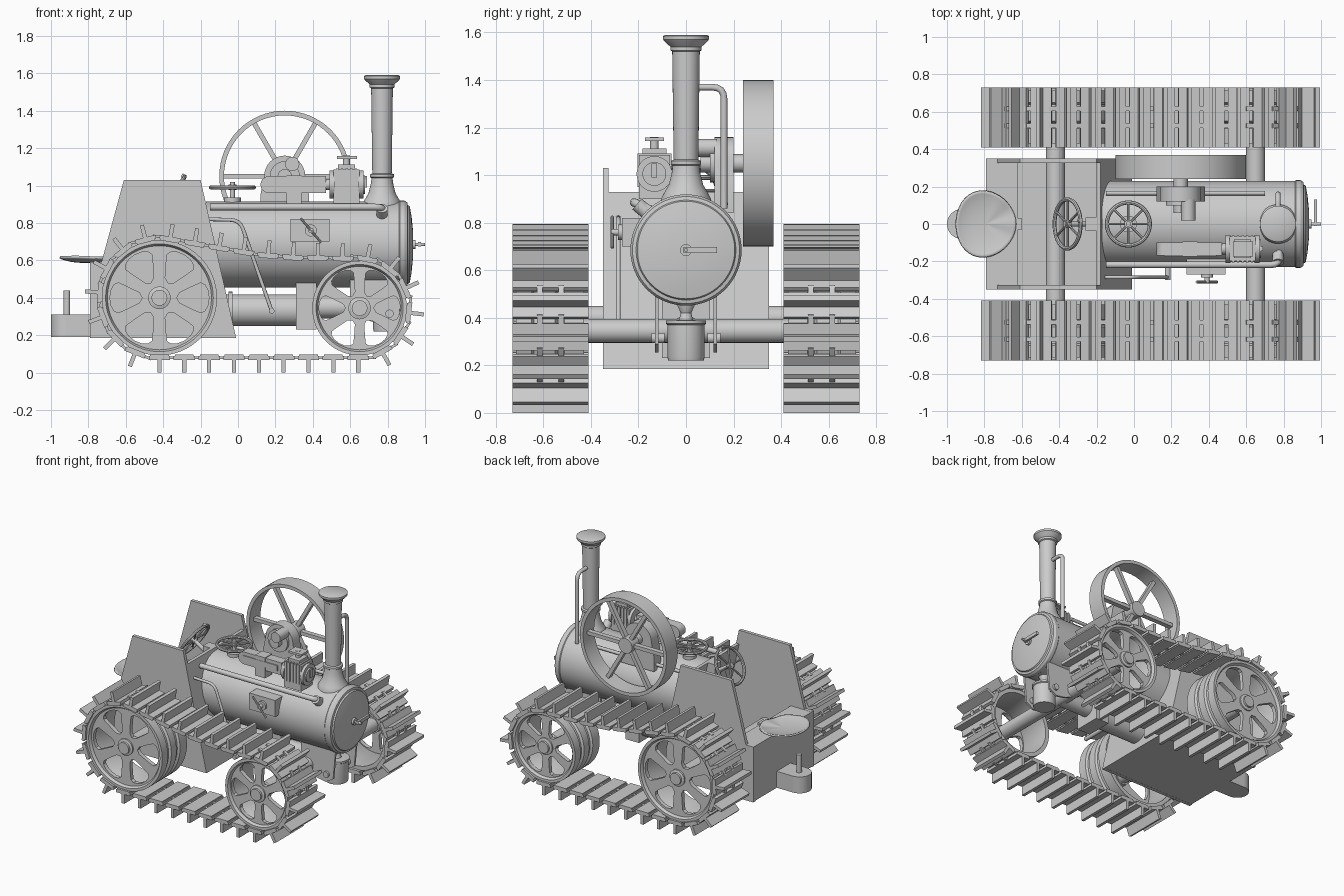
import bpy, bmesh
from math import pi, sin, cos, radians, atan2, hypot
from mathutils import Vector, Matrix

if "Cube" in bpy.data.objects:
    bpy.data.objects.remove(bpy.data.objects["Cube"])


def done(bm, name, mirror=False, angle=35):
    bmesh.ops.remove_doubles(bm, verts=bm.verts, dist=1e-5)
    bmesh.ops.recalc_face_normals(bm, faces=bm.faces)
    me = bpy.data.meshes.new(name)
    bm.to_mesh(me)
    bm.free()
    me.shade_smooth()
    me.set_sharp_from_angle(angle=radians(angle))
    ob = bpy.data.objects.new(name, me)
    bpy.context.collection.objects.link(ob)
    if mirror:
        m = ob.modifiers.new("mirror", 'MIRROR')
        m.use_axis = (False, True, False)
        m.use_mirror_merge = False
    return ob


def lathe(bm, pts, loc, axis, seg=48, closed=False):
    """Revolve (radius, height) points about an axis through loc."""
    q = Vector(axis).to_track_quat('Z', 'Y')
    rings = [[bm.verts.new(Vector(loc) + q @ Vector((r * cos(2 * pi * i / seg), r * sin(2 * pi * i / seg), h)))
              for i in range(seg)] for r, h in pts]
    n = len(pts)
    for k in range(n if closed else n - 1):
        a, b = rings[k], rings[(k + 1) % n]
        for i in range(seg):
            j = (i + 1) % seg
            bm.faces.new((a[i], a[j], b[j], b[i]))


def cyl(bm, p0, p1, r, seg=24):
    d = Vector(p1) - Vector(p0)
    lathe(bm, [(0, 0), (r, 0), (r, d.length), (0, d.length)], p0, d, seg)


def box(bm, lo, hi, mat=None):
    lo, hi = Vector(lo), Vector(hi)
    m = Matrix.Translation((lo + hi) / 2) @ Matrix.Diagonal((*(hi - lo), 1))
    bmesh.ops.create_cube(bm, size=1, matrix=(mat or Matrix()) @ m)


def prism(bm, pts, y0, y1):
    """Extrude an x-z outline from y0 to y1."""
    a = [bm.verts.new((x, y0, z)) for x, z in pts]
    b = [bm.verts.new((x, y1, z)) for x, z in pts]
    bm.faces.new(a)
    bm.faces.new(b[::-1])
    for i in range(len(pts)):
        j = (i + 1) % len(pts)
        bm.faces.new((a[i], a[j], b[j], b[i]))


def curve_mesh(bm, loops, cyclic, **settings):
    cu = bpy.data.curves.new("tmp", 'CURVE')
    for k, v in settings.items():
        setattr(cu, k, v)
    for pts in loops:
        s = cu.splines.new('POLY')
        s.points.add(len(pts) - 1)
        for p, c in zip(s.points, pts):
            p.co = (*c, 1)
        s.use_cyclic_u = cyclic
    ob = bpy.data.objects.new("tmp", cu)
    bpy.context.collection.objects.link(ob)
    dg = bpy.context.evaluated_depsgraph_get()
    me = bpy.data.meshes.new_from_object(ob.evaluated_get(dg))
    bpy.data.objects.remove(ob)
    new = bmesh.new()
    new.from_mesh(me)
    if cyclic:  # flat outlines are stood up to face -y
        bmesh.ops.rotate(new, verts=new.verts, matrix=Matrix.Rotation(pi / 2, 3, 'X'))
        new.to_mesh(me)
    new.free()
    bm.from_mesh(me)
    bpy.data.meshes.remove(me)


def pipe(bm, pts, r, bend=0.05):
    pts = [Vector(p) for p in pts]
    out = [pts[0]]
    for a, b, c in zip(pts, pts[1:], pts[2:]):
        p = b + (a - b).normalized() * bend
        q = b + (c - b).normalized() * bend
        out += [p * (1 - t) ** 2 + b * 2 * t * (1 - t) + q * t * t for t in (0, .25, .5, .75, 1)]
    curve_mesh(bm, [out + [pts[-1]]], False, dimensions='3D', bevel_depth=r, bevel_resolution=4, use_fill_caps=True)


def handwheel(bm, c, axis, R, r, spokes):
    q, c = Vector(axis).to_track_quat('Z', 'Y'), Vector(c)
    lathe(bm, [(R + r * cos(t * pi / 4), r * sin(t * pi / 4)) for t in range(8)], c, axis, 36, True)
    lathe(bm, [(0, -.015), (.022, -.015), (.022, .015), (0, .015)], c, axis, 16)
    for i in range(spokes):
        t = 2 * pi * i / spokes
        cyl(bm, c, c + q @ Vector((R * cos(t), R * sin(t), 0)), r * .6, 8)


REAR, FRONT = (-.42, .40, .32), (.65, .345, .265)   # x, z, track radius

# Track wheels: ridged drum, pierced disc and hub
for name, (x, z, R) in (("rear_wheels", REAR), ("front_wheels", FRONT)):
    bm, R = bmesh.new(), R - .012
    lathe(bm, [(R - .03, .43), (R, .43), (R, .51), (R - .015, .52), (R - .015, .54), (R, .55), (R, .61),
               (R - .015, .62), (R - .015, .64), (R, .65), (R, .715), (R - .02, .715), (R - .03, .70)],
          (x, 0, z), (0, 1, 0), 64, True)
    half = [(.36, 14), (.6, 19), (.76, 20), (.82, 16), (.85, 9)]
    petal = [(.3, 0)] + half + [(.86, 0)] + [(r, -a) for r, a in half[::-1]]
    loops = [[(.95 * R * cos(i * pi / 32), .95 * R * sin(i * pi / 32), 0) for i in range(64)]]
    loops += [[(r * R * cos(radians(a + k * 60)), r * R * sin(radians(a + k * 60)), 0) for r, a in petal]
              for k in range(6)]
    disc = bmesh.new()
    curve_mesh(disc, loops, True, dimensions='2D', fill_mode='BOTH', extrude=.015)
    bmesh.ops.translate(disc, verts=disc.verts, vec=(x, .68, z))
    tmp = bpy.data.meshes.new("tmp")
    disc.to_mesh(tmp)
    disc.free()
    bm.from_mesh(tmp)
    bpy.data.meshes.remove(tmp)
    lathe(bm, [(0, .62), (.06, .62), (.06, .705), (.042, .71), (.042, .725), (0, .725)], (x, 0, z), (0, 1, 0), 32)
    done(bm, name, True)
    bm = bmesh.new()
    cyl(bm, (x, -.69, z), (x, .69, z), .05, 32)
    done(bm, name.replace("wheels", "axle"))

# Track path, anticlockwise from below the rear wheel, with a sagging top run
arc = lambda w, a0, a1: [(w[0] + w[2] * cos(radians(a0 + (a1 - a0) * i / 40)),
                          w[1] + w[2] * sin(radians(a0 + (a1 - a0) * i / 40))) for i in range(41)]
path = arc(FRONT, -90, 90) + [(.5, .612), (.3, .616), (.15, .628), (0, .65), (-.15, .677)] + arc(REAR, 78, 270)
path = [path[-1]] + path
lens = [hypot(b[0] - a[0], b[1] - a[1]) for a, b in zip(path, path[1:])]
N = 30
bm = bmesh.new()
for k in range(N):
    d, i = sum(lens) * k / N, 0
    while d > lens[i]:
        d -= lens[i]
        i += 1
    (ax, az), (bx, bz) = path[i], path[i + 1]
    t = d / lens[i]
    m = Matrix.Translation((ax + (bx - ax) * t, .57, az + (bz - az) * t)) @ \
        Matrix.Rotation(-atan2(bz - az, bx - ax), 4, 'Y')
    box(bm, (-.057, -.16, -.012), (.057, .16, .008), m)
    box(bm, (-.05, -.16, .008), (.05, .16, .016), m)
    box(bm, (-.011, -.16, -.08), (.011, .16, -.01), m)
    for y in (-.045, .045):
        box(bm, (.04, y - .012, -.008), (.094, y + .012, .006), m)
done(bm, "tracks", True)

# Boiler shell with front ring and domed door
bm = bmesh.new()
lathe(bm, [(0, -.17), (.23, -.17), (.23, .86), (.234, .865), (.234, .89), (.225, .905), (.21, .908), (.205, .918),
           (.15, .928), (.08, .935), (0, .937)], (0, 0, .685), (1, 0, 0), 64)
done(bm, "boiler", angle=25)
bm = bmesh.new()
cyl(bm, (.92, 0, .685), (.95, 0, .685), .025)
cyl(bm, (.94, 0, .685), (1, 0, .685), .009, 12)
box(bm, (.962, -.01, .673), (.978, .13, .697))
done(bm, "door_handle")

# Chimney
bm = bmesh.new()
lathe(bm, [(0, .84), (.105, .84), (.105, .90), (.092, .925), (.072, .96), (.06, 1.01), (.056, 1.04), (.064, 1.045),
           (.064, 1.06), (.052, 1.065), (.058, 1.52), (.066, 1.525), (.066, 1.54), (.092, 1.565), (.096, 1.57),
           (.096, 1.585), (.088, 1.59), (0, 1.59)], (.77, 0, 0), (0, 0, 1), 48)
done(bm, "chimney")

# Pipes and control rod
bm = bmesh.new()
pipe(bm, [(-.15, -.218, .885), (.78, -.218, .885), (.775, -.14, .85)], .018)
pipe(bm, [(-.15, .165, .88), (.70, .165, .88)], .012)
pipe(bm, [(.77, .03, 1.37), (.77, .16, 1.37), (.77, .16, .86)], .014)
lathe(bm, [(0, 0), (.03, 0), (.03, .06), (0, .06)], (.77, -.16, .84), (0, -.6, .5), 20)
pipe(bm, [(-.16, -.285, .82), (.01, -.285, .815), (.18, -.285, .33)], .010)
cyl(bm, (.18, -.30, .33), (.18, -.08, .33), .015, 16)
done(bm, "pipes")

# Cab: side panels, front plate, floor and rear box
bm = bmesh.new()
for y in (-.35, .325):
    prism(bm, [(-.61, 1.03), (-.2, 1.03), (-.01, .185), (-.79, .185), (-.79, .59), (-.73, .59)], y, y + .025)
prism(bm, [(-.178, .93), (-.01, .185), (-.035, .185), (-.203, .93)], -.34, .34)
box(bm, (-.785, -.34, .186), (-.03, .34, .22))
box(bm, (-.79, -.345, .19), (-.62, .345, .589))
done(bm, "cab")

# Tow hitch and pin
bm = bmesh.new()
lathe(bm, [(0, .19), (.08, .19), (.08, .31), (0, .31)], (-.92, 0, 0), (0, 0, 1), 32)
box(bm, (-.92, -.08, .19), (-.78, .08, .31))
cyl(bm, (-.915, 0, .30), (-.915, 0, .44), .018)
done(bm, "tow_hitch")

# Seat: shallow oval pan on a short bracket
bm = bmesh.new()
top = [[bm.verts.new((-.79 + .16 * s * cos(a), .175 * s * sin(a) * (1 - .12 * cos(a)),
                      .598 + .02 * s ** 3 * (1 - cos(a)) * .6 + .012 * s * s * sin(a) ** 2 +
                      .012 * s * max(0, cos(a)) * cos(3 * a) ** 2))
        for a in (2 * pi * i / 40 for i in range(40))] for s in (.02, .25, .45, .65, .8, .92, 1)]
bm.faces.new(top[0])
for a, b in zip(top, top[1:]):
    for i in range(40):
        bm.faces.new((a[i], b[i], b[i - 39], a[i - 39]))
seat = done(bm, "seat")
seat.modifiers.new("thickness", 'SOLIDIFY').thickness = .012
bm = bmesh.new()
box(bm, (-.78, -.03, .58), (-.60, .03, .597))
done(bm, "seat_bracket")

# Steering wheel, column, and boiler-top handwheel
bm = bmesh.new()
n = Vector((-cos(radians(32)), 0, sin(radians(32))))
c = Vector((-.355, 0, .935))
handwheel(bm, c, n, .132, .011, 6)
cyl(bm, c + n * .02, c - n * .22, .014, 16)
box(bm, (-.26, -.035, .83), (-.18, .035, .93))
cyl(bm, (-.295, .02, 1.04), (-.285, .02, 1.06), .012, 12)
done(bm, "steering_wheel")
bm = bmesh.new()
handwheel(bm, (-.03, 0, .99), (0, 0, 1), .115, .011, 8)
cyl(bm, (-.03, 0, .88), (-.03, 0, 1.02), .014, 16)
cyl(bm, (-.03, 0, .88), (-.03, 0, .935), .045)
done(bm, "top_handwheel")

# Flywheel, shaft, bearing bracket and crank
bm = bmesh.new()
lathe(bm, [(.35, .24), (.35, .368), (.325, .368), (.325, .24)], (.25, 0, 1.05), (0, 1, 0), 64, True)
lathe(bm, [(0, .26), (.055, .26), (.055, .345), (0, .345)], (.25, 0, 1.05), (0, 1, 0), 32)
for k in range(6):
    box(bm, (.03, -.018, -.013), (.335, .018, .013),
        Matrix.Translation((.25, .304, 1.05)) @ Matrix.Rotation(k * pi / 3, 4, 'Y'))
done(bm, "flywheel")
bm = bmesh.new()
prism(bm, [(.12, .84), (.12, .95)] + [(.25 - .11 * cos(t * pi / 16), 1.05 + .11 * sin(t * pi / 16)) for t in range(17)]
      + [(.38, .95), (.38, .84)], .12, .20)
cyl(bm, (.25, .06, 1.05), (.25, .30, 1.05), .038)
cyl(bm, (.25, .10, 1.05), (.25, .13, 1.05), .08, 32)
cyl(bm, (.29, .02, 1.115), (.29, .13, 1.115), .038)
done(bm, "crank_bearing")

# Steam cylinder with slide bar and valve
Y, Z = -.133, 1.005
bm = bmesh.new()
box(bm, (.51, Y - .065, .90), (.65, Y + .065, 1.085))
for i in range(5):
    box(bm, (.525 + i * .025, Y - .072, .95), (.537 + i * .025, Y + .072, 1.092))
for x0, x1, r in ((.49, .515, .075), (.645, .67, .075), (.67, .68, .05)):
    cyl(bm, (x0, Y, Z), (x1, Y, Z), r, 32)
box(bm, (.535, Y - .05, 1.085), (.625, Y + .05, 1.112))
cyl(bm, (.58, Y, 1.10), (.58, Y, 1.16), .018, 16)
box(bm, (.53, Y - .04, 1.143), (.635, Y + .04, 1.158))
box(bm, (.67, Y - .012, .99), (.69, Y + .012, 1.05))
done(bm, "steam_cylinder")
bm = bmesh.new()
prism(bm, [(.165 + .045 * cos(pi / 2 + t * pi / 8), Z + .045 * sin(pi / 2 + t * pi / 8)) for t in range(9)]
      + [(.47, Z - .045), (.47, Z + .045)], Y - .035, Y + .035)
prism(bm, [(.16, Z - .02), (.16, Z + .02), (.44, Z + .02), (.44, Z - .02)], Y - .042, Y + .03)
box(bm, (.26, Y - .04, Z - .1), (.34, Y + .04, Z + .05))
cyl(bm, (.46, Y, Z), (.51, Y, Z), .03)
done(bm, "slide_bar")

# Side valve box with tap
bm = bmesh.new()
box(bm, (.28, -.27, .70), (.49, -.18, .82))
cyl(bm, (.39, -.26, .76), (.39, -.315, .76), .014, 16)
cyl(bm, (.39, -.26, .76), (.39, -.285, .76), .032)
cyl(bm, (.335, -.31, .825), (.445, -.31, .695), .007, 10)
done(bm, "side_valve")

# Underside: drive shaft housing, saddle, front pot and brackets
bm = bmesh.new()
cyl(bm, (-.10, 0, .333), (.33, 0, .333), .085, 32)
cyl(bm, (-.05, 0, .333), (-.03, 0, .333), .10, 32)
box(bm, (.31, -.10, .23), (.42, .10, .50))
cyl(bm, (.42, 0, .35), (.66, 0, .35), .06)
done(bm, "under_housing")
bm = bmesh.new()
lathe(bm, [(0, .22), (.075, .22), (.078, .235), (.078, .37), (.085, .375), (.085, .388), (.03, .39), (.022, .42),
           (.04, .46), (.04, .48), (0, .48)], (.80, 0, 0), (0, 0, 1), 32)
done(bm, "front_pot")
bm = bmesh.new()
prism(bm, [(.60, .50), (.88, .50), (.86, .29), (.80, .255), (.72, .27), (.60, .32)], .115, .13)
cyl(bm, (.81, .09, .315), (.81, .145, .315), .022)
done(bm, "front_brackets", True)
